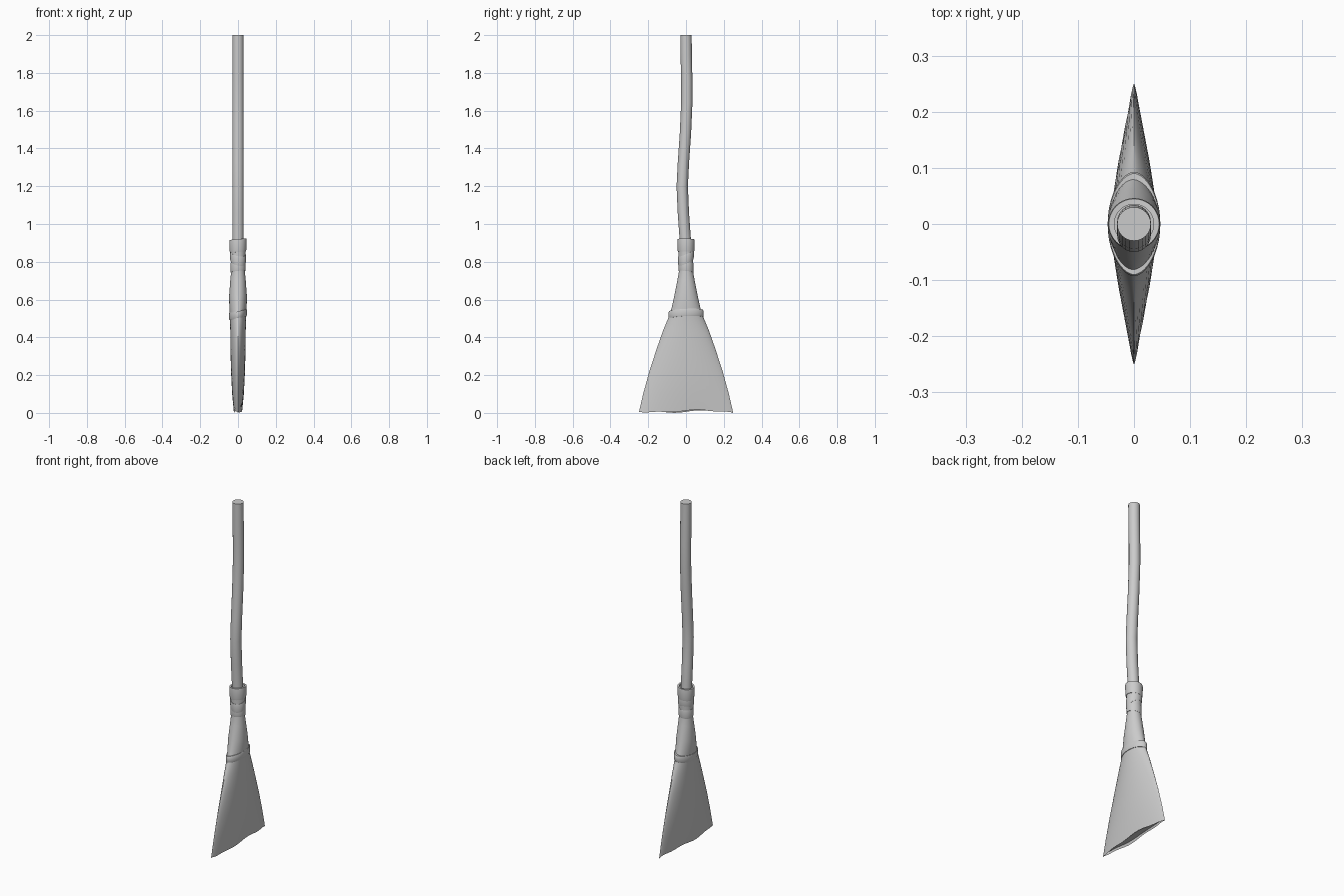
import bpy, bmesh, math

if "Cube" in bpy.data.objects:
    bpy.data.objects.remove(bpy.data.objects["Cube"])


def section(cy, z, a, b, n, p=1.0, tilt_y=0.0, tilt_x=0.0, wave=0.0):
    """Closed ring: half thickness a (x), half width b (y), p > 1 makes it lens-shaped."""
    pts = []
    for i in range(n):
        t = 2 * math.pi * i / n
        c, s = math.cos(t), math.sin(t)
        w = wave * (0.5 + 0.3 * math.sin(3 * t + 0.6) + 0.2 * math.sin(7 * t)) * abs(c) ** 0.5
        pts.append((a * math.copysign(abs(c) ** p, c), cy + b * s,
                    z + tilt_y * s + tilt_x * c + w))
    return pts


def loft(name, rings, cap=True, closed=False):
    bm = bmesh.new()
    vs = [[bm.verts.new(p) for p in r] for r in rings]
    n = len(vs[0])
    pairs = list(zip(vs, vs[1:])) + ([(vs[-1], vs[0])] if closed else [])
    for r0, r1 in pairs:
        for i in range(n):
            j = (i + 1) % n
            bm.faces.new((r0[i], r0[j], r1[j], r1[i]))
    if cap and not closed:
        bm.faces.new(vs[0])
        bm.faces.new(vs[-1])
    bmesh.ops.recalc_face_normals(bm, faces=bm.faces)
    me = bpy.data.meshes.new(name)
    bm.to_mesh(me)
    bm.free()
    ob = bpy.data.objects.new(name, me)
    bpy.context.collection.objects.link(ob)
    bpy.ops.object.select_all(action='DESELECT')
    ob.select_set(True)
    bpy.context.view_layer.objects.active = ob
    bpy.ops.object.shade_smooth_by_angle(angle=math.radians(40))
    return ob


def band(name, zc, h, a, b, tilt_y, tilt_x, p=1.0, inner=0.8, flare=0.0):
    """Thin strap with a softly rounded outer edge."""
    prof = [(-0.5, inner), (-0.5, 0.97), (-0.38, 1.0), (0.38, 1.0 + flare),
            (0.5, 0.97 + flare), (0.5, inner)]
    rings = [section(0, zc + h * k, a * s, b * s, 40, p, tilt_y, tilt_x) for k, s in prof]
    return loft(name, rings, closed=True)


# Gently crooked wooden handle
path = [(0.0, 0.70), (-0.004, 0.92), (-0.014, 1.06), (-0.020, 1.20), (-0.014, 1.32),
        (-0.003, 1.48), (0.004, 1.64), (0.004, 1.76), (0.001, 1.90), (0.0, 2.0)]
loft("handle", [section(y, z, 0.030, 0.030, 24) for y, z in path])

# Flared bristle head: z, half thickness, half width, lens power
profile = [(0.80, 0.034, 0.034, 1.0), (0.75, 0.036, 0.037, 1.0), (0.70, 0.041, 0.046, 1.0),
           (0.62, 0.047, 0.062, 1.05), (0.56, 0.046, 0.075, 1.1), (0.52, 0.043, 0.086, 1.15),
           (0.44, 0.041, 0.120, 1.25), (0.34, 0.040, 0.155, 1.35), (0.22, 0.037, 0.194, 1.45),
           (0.10, 0.031, 0.227, 1.5)]
rings = [section(0, z, a, b, 48, p) for z, a, b, p in profile]
rings.append(section(0, 0.0, 0.022, 0.25, 48, 1.5, wave=0.018))
# Shallow hollow under the uneven bristle tips
rings.append(section(0, 0.015, 0.017, 0.240, 48, 1.5, wave=0.012))
loft("bristles", rings)

# Binding wrapped around the neck
loft("binding_core", [section(0, z, r, r, 32) for z, r in
                      ((0.75, 0.036), (0.80, 0.038), (0.86, 0.040), (0.90, 0.041))])
band("binding_lower", 0.772, 0.048, 0.040, 0.040, -0.004, 0.004)
band("binding_middle", 0.822, 0.050, 0.041, 0.041, 0.018, -0.008, flare=0.03)
band("binding_upper", 0.885, 0.068, 0.044, 0.044, -0.001, 0.004, flare=0.05)

# Strap around the bristle head
band("bristle_strap", 0.522, 0.038, 0.047, 0.093, 0.004, 0.010, p=1.12, inner=0.85)
